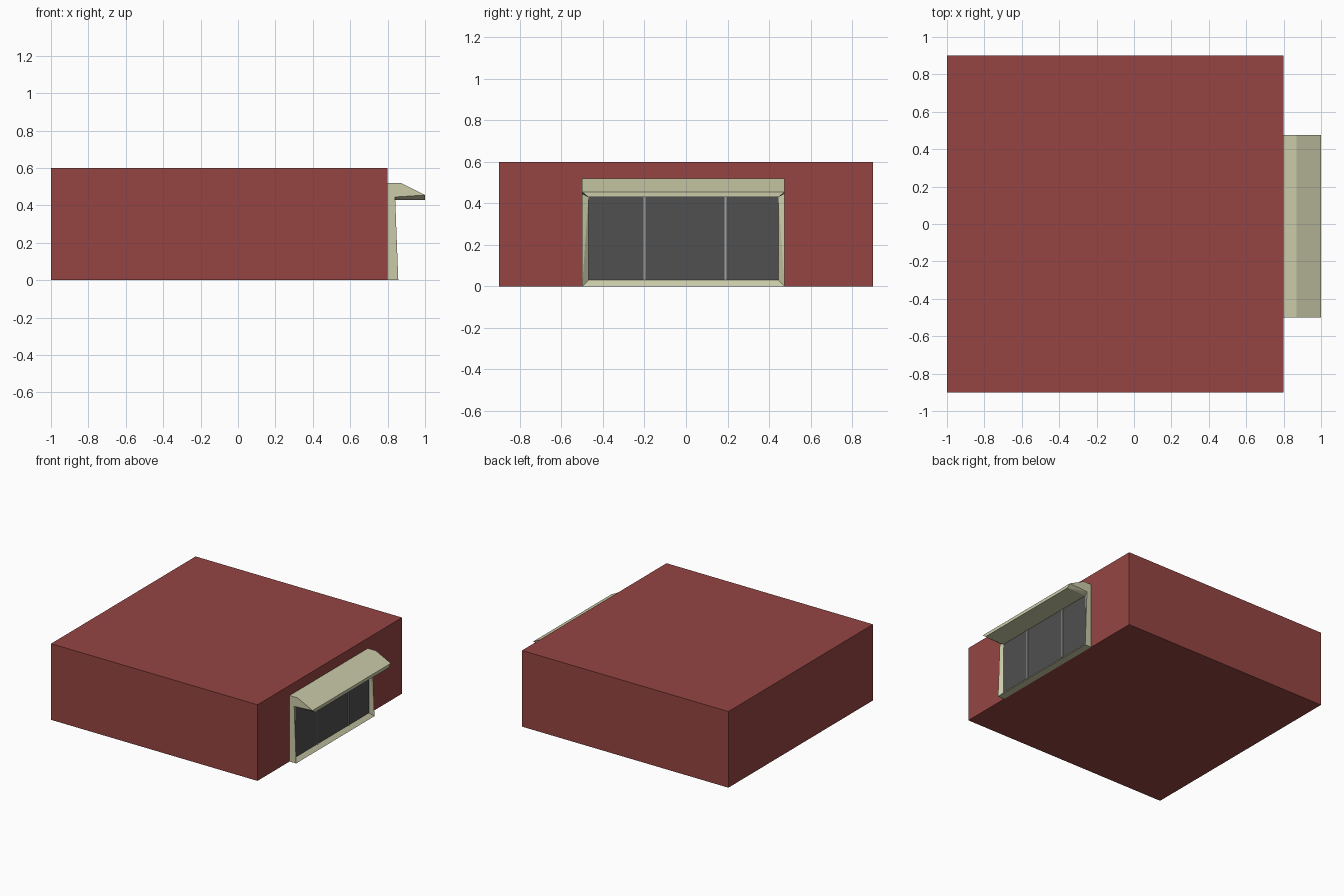
import bpy, bmesh

if "Cube" in bpy.data.objects:
    bpy.data.objects.remove(bpy.data.objects["Cube"])


def material(name, rgb):
    m = bpy.data.materials.new(name)
    m.diffuse_color = (*rgb, 1)
    m.use_nodes = True
    m.node_tree.nodes["Principled BSDF"].inputs["Base Color"].default_value = m.diffuse_color
    return m


RED = material("red_wall", (0.30, 0.06, 0.055))
CREAM = material("cream_frame", (0.60, 0.60, 0.40))
DARK = material("dark_glass", (0.08, 0.08, 0.08))
GREY = material("grey_bar", (0.36, 0.36, 0.34))


def hull(name, points, mat):
    """Convex solid spanned by a few corner points."""
    bm = bmesh.new()
    for p in points:
        bm.verts.new(p)
    bmesh.ops.convex_hull(bm, input=bm.verts[:])
    bmesh.ops.dissolve_limit(bm, angle_limit=0.005, verts=bm.verts[:], edges=bm.edges[:])
    bmesh.ops.recalc_face_normals(bm, faces=bm.faces[:])
    mesh = bpy.data.meshes.new(name)
    bm.to_mesh(mesh)
    bm.free()
    mesh.materials.append(mat)
    obj = bpy.data.objects.new(name, mesh)
    bpy.context.collection.objects.link(obj)
    return obj


def box(name, x, y, z, mat):
    return hull(name, [(a, b, c) for a in x for b in y for c in z], mat)


# Main block
box("main_block", (-1, 0.8), (-0.9, 0.9), (0, 0.6), RED)

# Window opening: outer and inner limits
WALL, PANE = 0.8, 0.83
Y_OUT = (-0.5, 0.475)
Y_IN = (-0.47, 0.445)
Z_IN = (0.03, 0.43)

# Splayed side posts with mitred ends
for side, yo, yi in zip(("left", "right"), Y_OUT, Y_IN):
    outer = [(x, yo, z) for x, z in ((WALL, 0), (0.857, 0), (0.84, 0.445), (WALL, 0.445))]
    inner = [(x, yi, z) for x in (WALL, PANE) for z in Z_IN]
    hull(side + "_post", outer + inner, CREAM)

# Splayed sill
hull("sill",
     [(x, y, 0) for x in (WALL, 0.857) for y in Y_OUT]
     + [(x, y, Z_IN[0]) for x in (WALL, PANE) for y in Y_IN], CREAM)

# Overhanging canopy with chamfered underside
profile = [(WALL, 0.445), (WALL, 0.52), (0.87, 0.52), (1.0, 0.455), (0.84, 0.445)]
hull("canopy",
     [(x, y, z) for x, z in profile for y in Y_OUT]
     + [(x, y, Z_IN[1]) for x in (PANE, 1.0) for y in Y_IN], CREAM)

# Glass and dividing bars
box("glass", (WALL, PANE), Y_IN, Z_IN, DARK)
for i, y in enumerate((-0.2, 0.19)):
    box(f"window_bar_{i + 1}", (PANE - 0.005, PANE + 0.006), (y - 0.005, y + 0.005), Z_IN, GREY)
